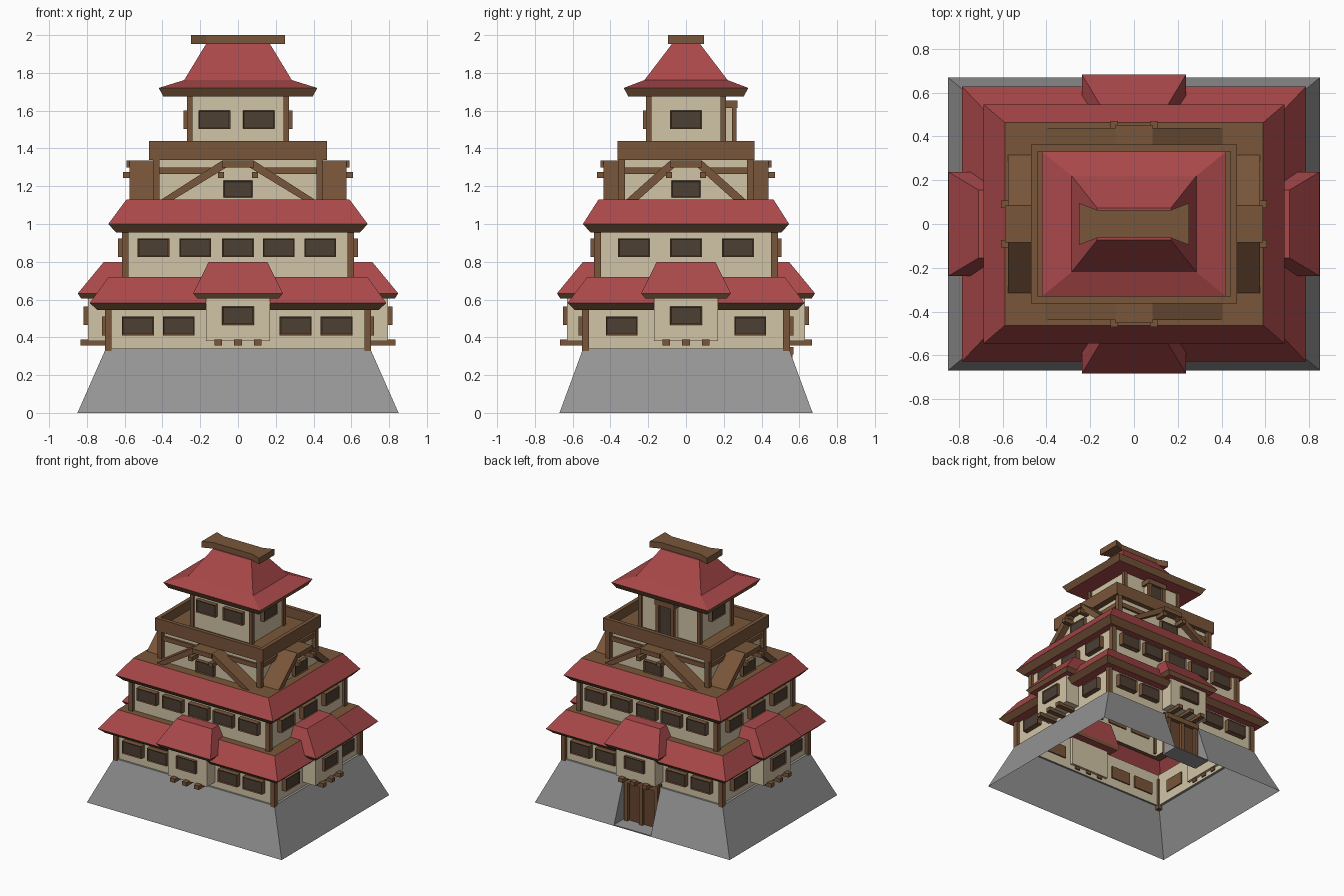
import bpy, bmesh, math
from mathutils import Matrix

cube = bpy.data.objects.get("Cube")
if cube:
    bpy.data.objects.remove(cube, do_unlink=True)


def material(name, rgb):
    m = bpy.data.materials.new(name)
    m.use_nodes = True
    m.diffuse_color = (*rgb, 1)
    m.node_tree.nodes["Principled BSDF"].inputs["Base Color"].default_value = (*rgb, 1)
    return m


RED = material("red roof", (0.40, 0.065, 0.068))
WOOD = material("brown wood", (0.19, 0.092, 0.042))
PLASTER = material("cream plaster", (0.64, 0.55, 0.38))
STONE = material("grey stone", (0.30, 0.30, 0.30))
PANE = material("dark pane", (0.075, 0.050, 0.034))
DOOR = material("dark door wood", (0.14, 0.06, 0.03))


def finish(name, bm, mats, side=0):
    """Side 0 faces the front, 1 the +x side, 2 the back, 3 the -x side."""
    bm.transform(Matrix.Rotation(side * math.pi / 2, 4, "Z"))
    me = bpy.data.meshes.new(name)
    bm.to_mesh(me)
    bm.free()
    for m in mats:
        me.materials.append(m)
    ob = bpy.data.objects.new(name, me)
    bpy.context.collection.objects.link(ob)
    return ob


def loft(name, rings, colours, bottom=None, top=None, side=0):
    """Skin between rings, one colour per band, with optional end caps."""
    bm = bmesh.new()
    mats = list(dict.fromkeys([c for c in colours + [bottom, top] if c]))
    rows = [[bm.verts.new(p) for p in ring] for ring in rings]
    n = len(rows[0])
    for a, b, col in zip(rows, rows[1:], colours):
        for i in range(n):
            j = (i + 1) % n
            bm.faces.new((a[i], a[j], b[j], b[i])).material_index = mats.index(col)
    if bottom:
        bm.faces.new(rows[0][::-1]).material_index = mats.index(bottom)
    if top:
        bm.faces.new(rows[-1]).material_index = mats.index(top)
    if bottom and top:
        bmesh.ops.recalc_face_normals(bm, faces=bm.faces[:])
    return finish(name, bm, mats, side)


def rect(hx, hy, z):
    return [(-hx, -hy, z), (hx, -hy, z), (hx, hy, z), (-hx, hy, z)]


def box(name, u, d, z, col, side=0):
    """u runs along the side, d outward from the centre; each is a (low, high) pair."""
    def ring(h):
        return [(u[0], -d[1], h), (u[1], -d[1], h), (u[1], -d[0], h), (u[0], -d[0], h)]
    return loft(name, [ring(z[0]), ring(z[1])], [col], col, col, side)


def window(name, side, u, d, z, depth=0.04, w=0.168, h=0.098):
    """Wooden box frame with a sunken dark pane."""
    ob = box(name, (u - w / 2, u + w / 2), (d - 0.01, d + depth), (z - h / 2, z + h / 2), WOOD)
    ob.data.materials.append(PANE)
    bm = bmesh.new()
    bm.from_mesh(ob.data)
    bm.normal_update()
    face = min(bm.faces, key=lambda f: f.normal.y)
    bmesh.ops.inset_individual(bm, faces=[face], thickness=0.009, depth=-0.006)
    face.material_index = 1
    bm.transform(Matrix.Rotation(side * math.pi / 2, 4, "Z"))
    bm.to_mesh(ob.data)
    bm.free()


def pick(pair, side):
    """Distance of a side from the centre, given (x, y) half sizes."""
    return pair[0] if side % 2 else pair[1]


def posts(name, x, y, z, r=0.018):
    for sx in (-x, x):
        for sy in (-y, y):
            box(name, (sx - r, sx + r), (sy - r, sy + r), z, WOOD)


# Stone base, open below, with a doorway notch in the back
def base_ring(x, y, z, notch=0.54):
    half = [(x, -y), (x, y), (0.16, y), (0.16, notch)]
    return [(a, b, z) for a, b in half + [(-a, b) for a, b in half[::-1]]]


loft("stone_base", [base_ring(0.85, 0.67, 0), base_ring(0.70, 0.545, 0.34),
                    base_ring(0.68, 0.53, 0.34, 0.53)], [STONE, STONE])
box("doorway_floor", (-0.16, 0.16), (0.52, 0.67), (0, 0.008), STONE, 2)
box("gate_panel", (-0.16, 0.16), (0.52, 0.542), (0.008, 0.36), DOOR, 2)
for u in (-0.13, 0, 0.13):
    box("gate_post", (u - 0.015, u + 0.015), (0.53, 0.565), (0.008, 0.35), WOOD, 2)
box("gate_lintel", (-0.15, 0.15), (0.53, 0.57), (0.31, 0.35), WOOD, 2)

# Storey walls and corner posts
WALL1, WALL2, WALL4, ATTIC = (0.68, 0.53), (0.595, 0.465), (0.255, 0.195), (0.42, 0.325)
for name, wall, z0, z1 in (("ground_walls", WALL1, 0.34, 0.60), ("middle_walls", WALL2, 0.70, 0.97),
                           ("attic_walls", ATTIC, 1.12, 1.35), ("top_walls", WALL4, 1.35, 1.69)):
    loft(name, [rect(*wall, z0), rect(*wall, z1)], [PLASTER])
posts("ground_post", 0.687, 0.532, (0.31, 0.56))
posts("middle_post", 0.597, 0.469, (0.72, 0.96))
posts("attic_post", 0.433, 0.342, (1.13, 1.34))
posts("top_post", 0.256, 0.197, (1.36, 1.68), 0.014)

# Hipped roofs: soffit, slanted fascia, tiles, wooden deck
loft("lower_roof", [rect(*WALL1, 0.545), rect(0.745, 0.588, 0.545), rect(0.785, 0.627, 0.582),
                    rect(0.685, 0.522, 0.72), rect(*WALL2, 0.72)], [RED, WOOD, RED, WOOD])
loft("middle_roof", [rect(*WALL2, 0.955), rect(0.645, 0.505, 0.955), rect(0.687, 0.546, 1.0),
                     rect(0.59, 0.463, 1.13)], [RED, WOOD, RED], top=WOOD)
loft("top_roof", [rect(*WALL4, 1.675), rect(0.395, 0.305, 1.675), rect(0.42, 0.33, 1.72),
                  rect(0.285, 0.22, 1.762), rect(0.168, 0.073, 1.955)], [RED, WOOD, RED, RED], top=RED)


# Ridge beam flaring toward its ends
def ridge_ring(z):
    edge = [(-0.25, -0.095), (-0.17, -0.065), (0.17, -0.065), (0.25, -0.095)]
    return [(x, y, z) for x, y in edge + [(x, -y) for x, y in edge[::-1]]]


loft("ridge_beam", [ridge_ring(1.952), ridge_ring(2.0)], [WOOD], WOOD, WOOD)

# Balcony tray
loft("balcony", [rect(0.47, 0.362, 1.34), rect(0.47, 0.362, 1.44), rect(0.44, 0.332, 1.44),
                 rect(0.44, 0.332, 1.365)], [WOOD] * 3, WOOD, WOOD)


# Projecting bay with its own hipped roof and bracket beams
def bay(side):
    out, inner = pick((0.795, 0.63), side), pick((0.58, 0.45), side)
    box("bay_walls", (-0.17, 0.17), (pick((0.66, 0.51), side), out), (0.38, 0.62), PLASTER, side)

    def ring(u, reach, z):
        d = out + reach
        return [(-u, -d, z), (u, -d, z), (u, -inner, z), (-u, -inner, z)]

    loft("bay_roof", [ring(0.215, 0.035, 0.605), ring(0.238, 0.053, 0.633), ring(0.155, -0.085, 0.80)],
         [WOOD, RED], RED, RED, side)
    window("bay_window", side, 0, out, 0.515, 0.022)
    for u in (-0.105, 0, 0.105):
        box("bay_bracket", (u - 0.02, u + 0.02), (pick(WALL1, side) - 0.01, out + 0.038),
            (0.357, 0.388), WOOD, side)


# Attic gable: wooden shell with a sunken plaster wall
def gable(side):
    w, out = pick((0.315, 0.405), side), pick((0.575, 0.438), side)
    back = pick(ATTIC, side) - 0.02
    face = out - 0.05
    under = [(-w + 0.065, 1.13), (-0.06, 1.30), (0.06, 1.30), (w - 0.065, 1.13)]
    over = [(w, 1.13), (0.085, 1.335), (-0.085, 1.335), (-w, 1.13)]

    def ring(profile, d):
        return [(u, -d, z) for u, z in profile]

    loft("gable_roof", [ring(under + over, back), ring(under + over, out)], [WOOD], WOOD, WOOD, side)
    loft("gable_wall", [ring(under, back), ring(under, face)], [PLASTER], PLASTER, PLASTER, side)
    box("gable_ridge", (-0.085, 0.085), (back, out + 0.015), (1.30, 1.336), WOOD, side)
    for u in (-0.09, 0.09):
        box("gable_purlin", (u - 0.017, u + 0.017), (back, out + 0.033), (1.243, 1.275), WOOD, side)
    window("gable_window", side, 0, face, 1.185, 0.03, 0.155, 0.09)
    span = pick((ATTIC[1], ATTIC[0]), side)
    box("attic_rail", (-span, span), (back, back + 0.035), (1.265, 1.30), WOOD, side)


for side in range(4):
    bay(side)
    gable(side)
    narrow = side % 2 == 1
    for u in ((-0.34, 0.34) if narrow else (-0.53, -0.313, 0.305, 0.522)):
        window("ground_window", side, u, pick(WALL1, side), 0.46)
    for u in ((-0.275, 0, 0.275) if narrow else (-0.447, -0.226, 0, 0.216, 0.436)):
        window("middle_window", side, u, pick(WALL2, side), 0.874)
    if side != 2:
        for u in ((0,) if narrow else (-0.125, 0.11)):
            window("top_window", side, u, pick(WALL4, side), 1.552, 0.033)

# Balcony doorway at the back
box("balcony_door_walls", (-0.065, 0.065), (0.18, 0.245), (1.36, 1.62), PLASTER, 2)
box("balcony_door", (-0.055, 0.055), (0.24, 0.253), (1.365, 1.615), PANE, 2)
for u in (-0.065, 0.065):
    box("balcony_door_post", (u - 0.014, u + 0.014), (0.243, 0.268), (1.36, 1.63), WOOD, 2)
box("balcony_door_lintel", (-0.085, 0.085), (0.19, 0.272), (1.615, 1.655), WOOD, 2)
